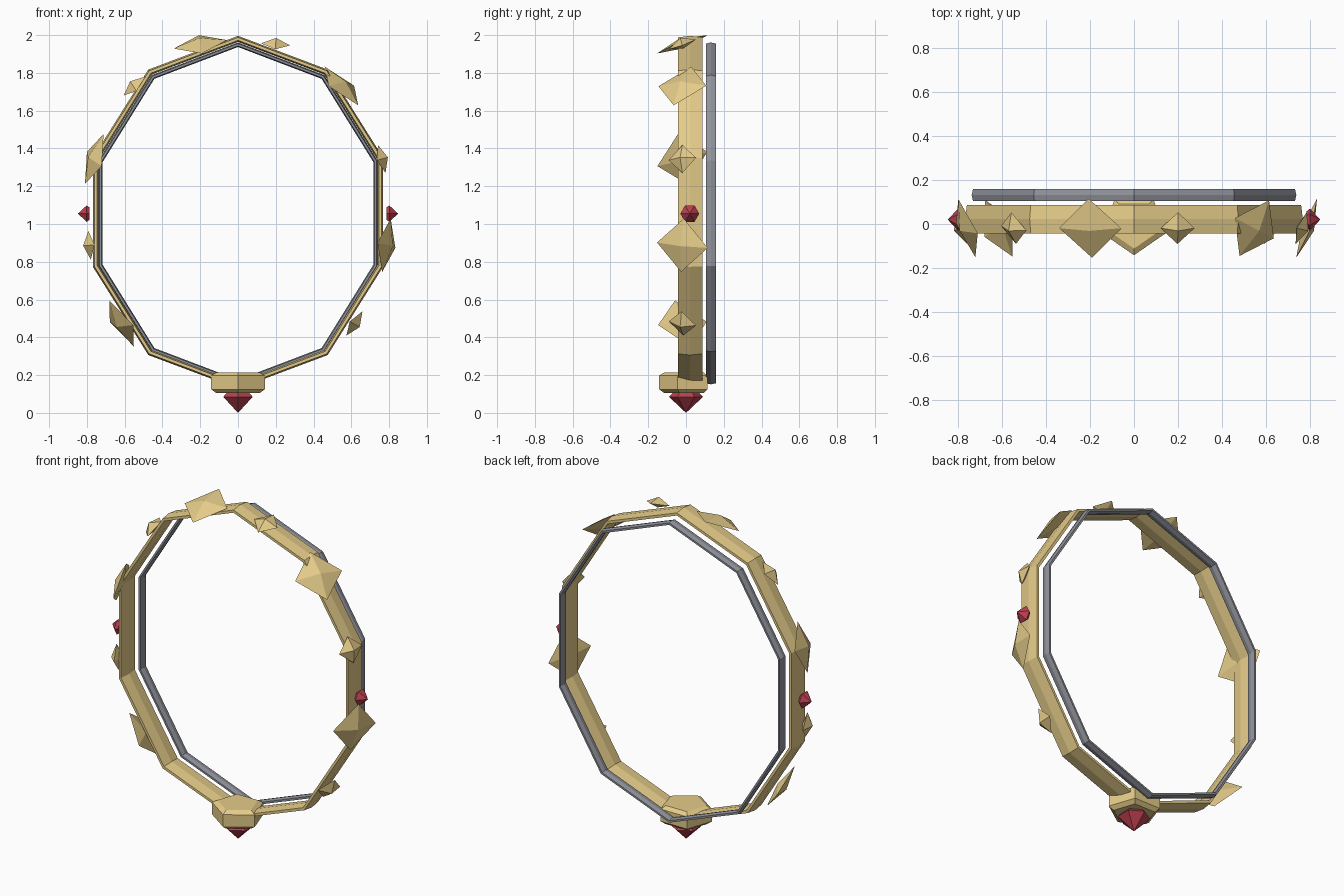
import bpy, bmesh, math
from mathutils import Vector, Matrix

if "Cube" in bpy.data.objects:
    bpy.data.objects.remove(bpy.data.objects["Cube"])


def material(name, rgb):
    m = bpy.data.materials.new(name)
    m.diffuse_color = (*rgb, 1)
    m.use_nodes = True
    m.node_tree.nodes["Principled BSDF"].inputs["Base Color"].default_value = m.diffuse_color
    return m


gold = material("gold", (0.78, 0.60, 0.25))
steel = material("steel", (0.28, 0.29, 0.33))
red = material("red_gem", (0.50, 0.05, 0.08))


def finish(name, bm, mat, matrix=Matrix()):
    bmesh.ops.recalc_face_normals(bm, faces=bm.faces)
    me = bpy.data.meshes.new(name)
    bm.to_mesh(me)
    bm.free()
    ob = bpy.data.objects.new(name, me)
    bpy.context.collection.objects.link(ob)
    ob.matrix_world = matrix
    me.materials.append(mat)
    return ob


def oval_ring(name, a, b, zc, yc, r, half_w, mat):
    """Ten-sided oval hoop with a flattened six-sided section."""
    bm = bmesh.new()
    section = [(r, 0), (r / 2, half_w), (-r / 2, half_w),
               (-r, 0), (-r / 2, -half_w), (r / 2, -half_w)]
    loops = []
    for i in range(10):
        t = math.tau * i / 10
        loops.append([bm.verts.new(((a + d) * math.sin(t), yc + y, zc + (b + d) * math.cos(t)))
                      for d, y in section])
    for i in range(10):
        p, q = loops[i], loops[(i + 1) % 10]
        for j in range(6):
            k = (j + 1) % 6
            bm.faces.new((p[j], p[k], q[k], q[j]))
    return finish(name, bm, mat)


def stack(name, sides, layers, mat, matrix, sx=1.0):
    """Faceted solid from (radius, z) layers; radius 0 makes a point."""
    bm = bmesh.new()
    loops = []
    for r, z in layers:
        n = sides if r else 1
        loops.append([bm.verts.new((sx * r * math.sin(math.tau * i / sides),
                                    -r * math.cos(math.tau * i / sides), z)) for i in range(n)])
    for p, q in zip(loops, loops[1:]):
        for i in range(sides):
            k = (i + 1) % sides
            if len(p) == 1:
                bm.faces.new((p[0], q[i], q[k]))
            elif len(q) == 1:
                bm.faces.new((p[i], p[k], q[0]))
            else:
                bm.faces.new((p[i], p[k], q[k], q[i]))
    for end in (loops[0], loops[-1]):
        if len(end) > 1:
            bm.faces.new(end)
    return finish(name, bm, mat, matrix)


# Hoops
oval_ring("gold_hoop", 0.792, 0.918, 1.062, 0.022, 0.016, 0.065, gold)
oval_ring("steel_liner", 0.765, 0.893, 1.056, 0.132, 0.012, 0.027, steel)

# Leaf studs: place angle, facing angle, twist (degrees, clockwise from top)
studs = [(14.4, 4, 0), (43.2, 42, -20), (72, 75, 0), (100.8, 98, -3), (129.6, 125, 4),
         (-14.4, -9, 0), (-43.2, -44, -8), (-72, -73, -10), (-100.8, -95, 0), (-129.6, -124, -17)]
for i, (place, face, twist) in enumerate(studs):
    r = 0.143 if i % 2 else 0.077
    t = math.radians(place)
    pos = Vector((0.8 * math.sin(t), -0.019, 1.06 + 0.92 * math.cos(t)))
    m = (Matrix.Translation(pos) @ Matrix.Rotation(math.radians(face), 4, 'Y')
         @ Matrix.Rotation(math.radians(20), 4, 'X') @ Matrix.Rotation(math.radians(twist), 4, 'Z'))
    stack("leaf_stud", 4, [(0, -0.022), (r, 0), (0, 0.036)], gold, m)

# Bottom setting and its pendant gem
stack("gem_setting", 5, [(0.115, 0.105), (0.142, 0.125), (0.142, 0.198), (0.112, 0.215)],
      gold, Matrix(), 1.05)
stack("pendant_gem", 6, [(0, 0.0), (0.09, 0.085), (0.068, 0.107)], red, Matrix())

# Side gems, pointing outwards
for s in (-1, 1):
    m = Matrix.Translation((s * 0.785, 0.02, 1.055)) @ Matrix.Rotation(s * math.pi / 2, 4, 'Y')
    stack("side_gem", 6, [(0.037, 0), (0.05, 0.016), (0, 0.063)], red, m)
